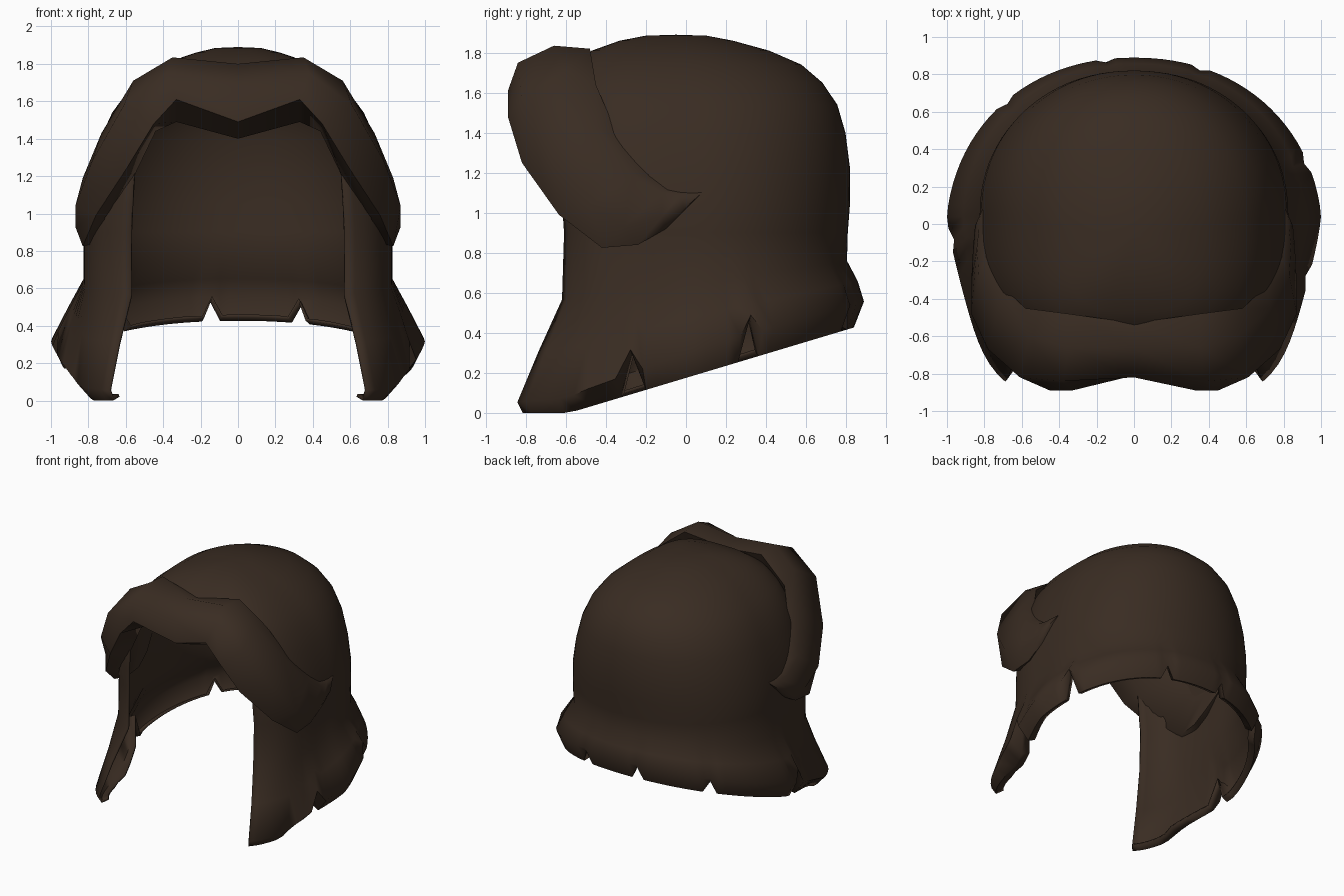
import bpy, bmesh, math

if "Cube" in bpy.data.objects:
    bpy.data.objects.remove(bpy.data.objects["Cube"])

brown = bpy.data.materials.new("dark_brown")
brown.diffuse_color = (0.041, 0.025, 0.016, 1)
brown.use_nodes = True
brown.node_tree.nodes["Principled BSDF"].inputs["Base Color"].default_value = brown.diffuse_color


def finish(name, bm, angle):
    bmesh.ops.recalc_face_normals(bm, faces=bm.faces)
    me = bpy.data.meshes.new(name)
    bm.to_mesh(me)
    bm.free()
    ob = bpy.data.objects.new(name, me)
    bpy.context.collection.objects.link(ob)
    me.materials.append(brown)
    bpy.ops.object.select_all(action='DESELECT')
    ob.select_set(True)
    bpy.context.view_layer.objects.active = ob
    bpy.ops.object.shade_smooth_by_angle(angle=math.radians(angle))
    return ob


# Plan outline: squarer at the front, rounder at the back
def outline(t, a=0.81, front=(3.2, 0.762)):
    c, s = math.cos(t), math.sin(t)
    n, b = (2.1, 0.77) if s > 0 else front
    r = (abs(c / a) ** n + abs(s / b) ** n) ** (-1 / n)
    return r * c, r * s


LOW = (0.825, (4.0, 0.715))  # fuller outline below the temples

# Columns run round the back from one face edge to the other, then across the face
EDGE = -49.5
SIDE, FACE = 80, 22
SPAN = 180 - 2 * EDGE
angles = [EDGE + SPAN * i / SIDE for i in range(SIDE)]
angles += [EDGE + SPAN + (360 - SPAN) * i / FACE for i in range(FACE)]
COLS = len(angles)
notches = [-18, 16, 65, 101, 138, 187]
notch_cols = {min(range(SIDE), key=lambda i: abs(angles[i] - a)) for a in notches}

# Dome rows: height, x scale, y scale, centre y
dome = [(1.885, 0.15, 0.2, -0.05), (1.86, 0.28, 0.37, -0.05), (1.81, 0.46, 0.58, -0.03),
        (1.74, 0.60, 0.75, 0.0), (1.65, 0.73, 0.86, 0.02), (1.54, 0.83, 0.93, 0.04),
        (1.4, 0.91, 0.97, 0.05), (1.22, 0.97, 1.0, 0.05), (1.05, 0.99, 1.0, 0.05),
        (0.9, 1.0, 0.985, 0.05)]
FULL_ROWS = 6  # rows that close over the forehead


# Flared skirt rows for one column: waist, middle, widest point, tucked hem, inner lip
def skirt(i):
    t = math.radians(angles[i])
    x, y = outline(t)
    w = math.sin(t)
    flare = 1.235 - 0.145 * w if w > 0 else 1.235 + 0.045 * w
    fy = 1 - 0.14 * min(w, 0)
    bump = math.sin(math.pi * min(1, max(0, -w / 0.76)) ** 1.5)

    def at(s, k, z, slim=0.0):
        return (x * s * (1 - slim * bump), y * s * (1 + (fy - 1) * k) + 0.05, z)

    tuck = flare * (0.94 if w > -0.5 else 0.97)
    hem = max(0.0, 0.175 + 0.3 * (y * tuck * fy + 0.05))
    wide = hem + 0.13 + 0.1 * min(w, 0)
    waist = 0.65 + 0.11 * w
    if i in notch_cols:
        lift = 0.2 if abs(w) < 0.5 else 0.1
        hem += lift
        wide = max(wide, hem + 0.02)
        tuck = flare * 0.96
        flare *= 0.98
    wx, wy = outline(t, *LOW)
    ws = 1.0 - 0.02 * max(w, 0)
    return [(wx * ws, wy * ws + 0.05, waist),
            at(0.45 + flare * 0.55, 0.5, waist * 0.5 + wide * 0.5, 0.03),
            at(flare, 1, wide, 0.06), at(tuck, 1, hem, 0.11),
            at(tuck - 0.06, 1, hem + 0.02, 0.13)]


# Hair cap
bm = bmesh.new()
rows = []
for r, (z, sx, sy, cy) in enumerate(dome):
    count = COLS if r < FULL_ROWS else SIDE + 1
    row = []
    for i in range(count):
        t = math.radians(angles[i])
        x, y = outline(t, *LOW) if z < 1.1 else outline(t)
        row.append(bm.verts.new((x * sx, y * sy + cy, z)))
    rows.append(row)
columns = [skirt(i) for i in range(SIDE + 1)]
for r in range(5):
    rows.append([bm.verts.new(c[r]) for c in columns])
top = bm.verts.new((0, -0.05, 1.89))
for i in range(COLS):
    bm.faces.new((top, rows[0][i], rows[0][(i + 1) % COLS]))
for r in range(len(rows) - 1):
    a, b = rows[r], rows[r + 1]
    closed = len(a) == len(b) == COLS
    for i in range(COLS if closed else SIDE):
        j = (i + 1) % COLS
        bm.faces.new((a[i], b[i], b[j], a[j]))
cap = finish("hair_cap", bm, 60)
thick = cap.modifiers.new("thickness", 'SOLIDIFY')
thick.thickness = 0.015
thick.offset = -1

# Swept fringe: each section lists back, top, outer, lower and underside points
sections = [
    [(0, -.53, 1.76), (0, -.66, 1.80), (0, -.82, 1.68), (0, -.81, 1.49), (0, -.6, 1.40)],
    [(.35, -.48, 1.82), (.35, -.66, 1.835), (.38, -.84, 1.75), (.33, -.89, 1.61), (.33, -.62, 1.49)],
    [(.58, -.45, 1.64), (.56, -.6, 1.71), (.61, -.82, 1.58), (.45, -.89, 1.48), (.44, -.62, 1.44)],
    [(.71, -.33, 1.36), (.73, -.45, 1.43), (.78, -.67, 1.28), (.59, -.82, 1.25), (.56, -.6, 1.19)],
    [(.79, -.18, 1.18), (.83, -.27, 1.19), (.87, -.48, 1.04), (.76, -.635, .99), (.71, -.54, .98)],
    [(.79, -.08, 1.12), (.84, -.12, 1.10), (.87, -.31, .93), (.83, -.42, .825), (.76, -.35, .84)],
    [(.79, -.02, 1.11), (.83, -.03, 1.09), (.86, -.12, .98), (.83, -.24, .84), (.76, -.2, .86)],
    [(.79, .02, 1.105), (.83, .02, 1.09), (.85, -.01, 1.02), (.83, -.1, .92), (.77, -.08, .94)],
]
bm = bmesh.new()
loft = [[(-x, y, z) for x, y, z in s] for s in reversed(sections[1:])] + sections
rings = [[bm.verts.new(p) for p in s] for s in loft]
for a, b in zip(rings, rings[1:]):
    for i in range(5):
        j = (i + 1) % 5
        bm.faces.new((a[i], a[j], b[j], b[i]))
for ring, side in ((rings[0], -1), (rings[-1], 1)):
    tip = bm.verts.new((0.81 * side, 0.08, 1.10))
    for i in range(5):
        bm.faces.new((ring[i], ring[(i + 1) % 5], tip))
finish("fringe", bm, 65)
